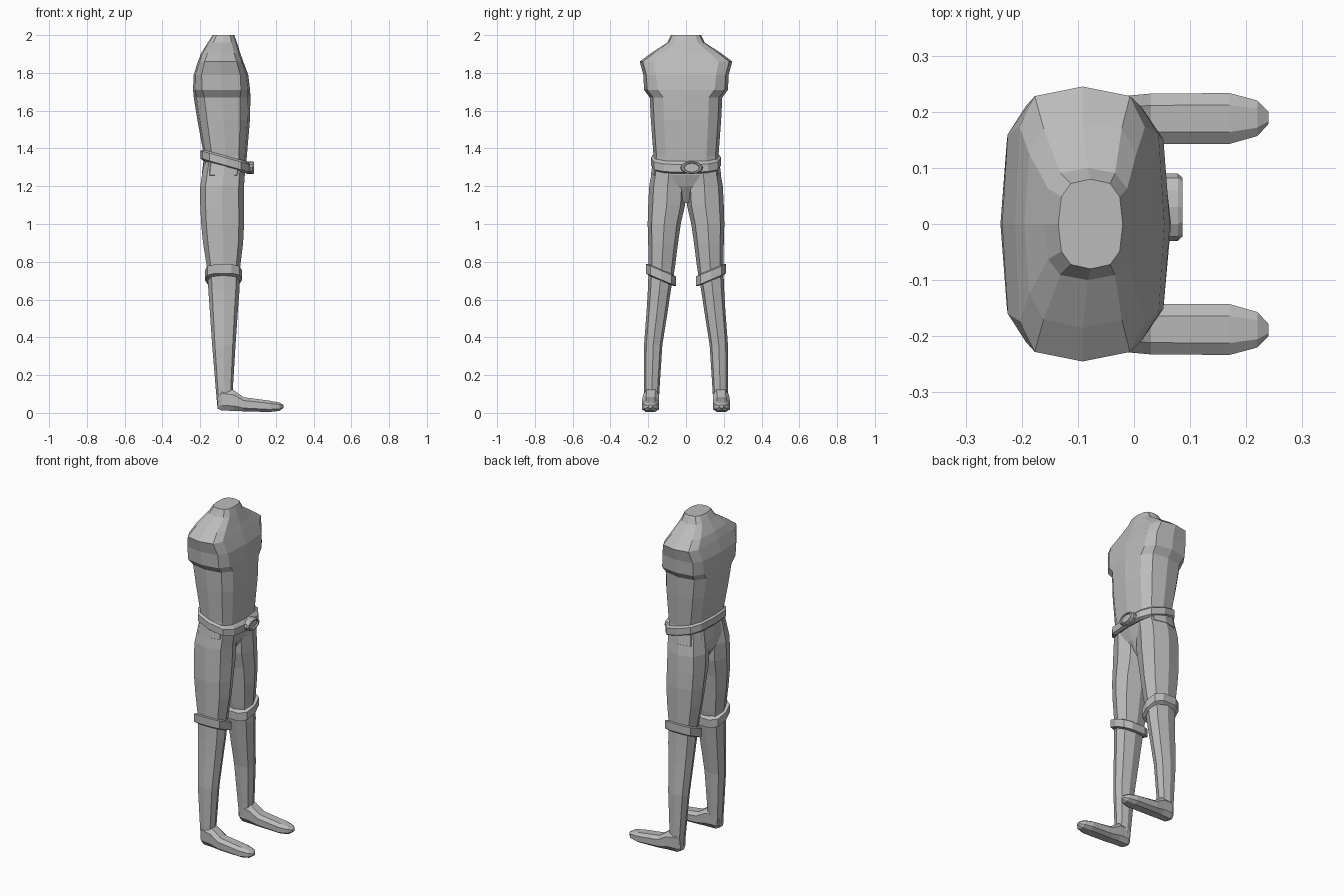
import bpy, bmesh, math

if "Cube" in bpy.data.objects:
    bpy.data.objects.remove(bpy.data.objects["Cube"])

grey = bpy.data.materials.new("plain grey")
grey.diffuse_color = (0.5, 0.5, 0.5, 1)
grey.use_nodes = True
grey.node_tree.nodes["Principled BSDF"].inputs["Base Color"].default_value = grey.diffuse_color


def finish(name, bm):
    bmesh.ops.recalc_face_normals(bm, faces=bm.faces[:])
    me = bpy.data.meshes.new(name)
    bm.to_mesh(me)
    bm.free()
    me.materials.append(grey)
    ob = bpy.data.objects.new(name, me)
    bpy.context.collection.objects.link(ob)
    return ob


def oval(a0, a1, b0, b1, sides, power, turn=0.0):
    """Rounded-box outline filling the rectangle a0..a1, b0..b1."""
    pts = []
    for i in range(sides):
        t = 2 * math.pi * (i + turn) / sides
        c, s = math.cos(t), math.sin(t)
        c = math.copysign(abs(c) ** (2 / power), c)
        s = math.copysign(abs(s) ** (2 / power), s)
        pts.append(((a0 + a1) / 2 + c * (a1 - a0) / 2,
                    (b0 + b1) / 2 + s * (b1 - b0) / 2))
    return pts


def loft(name, rings):
    """Skin a list of 3D rings and cap both ends."""
    bm = bmesh.new()
    vs = [[bm.verts.new(p) for p in r] for r in rings]
    n = len(vs[0])
    for lo, hi in zip(vs, vs[1:]):
        for i in range(n):
            j = (i + 1) % n
            bm.faces.new((lo[i], lo[j], hi[j], hi[i]))
    bm.faces.new(vs[0])
    bm.faces.new(vs[-1])
    return finish(name, bm)


# Torso with sloped shoulders, open-sleeve flats and tapering crotch
torso = [(2.0, -.135, -.02, .08, 2.8), (1.96, -.16, -.005, .1, 3),
         (1.905, -.195, .012, .185, 3.5), (1.86, -.212, .028, .245, 4),
         (1.79, -.235, .054, .226, 4), (1.71, -.238, .064, .222, 3.6),
         (1.67, -.234, .066, .192, 3), (1.55, -.215, .063, .186, 3),
         (1.36, -.18, .047, .172, 3), (1.26, -.192, .037, .186, 3),
         (1.2, -.185, .015, .1, 3), (1.11, -.13, -.04, .025, 3)]
loft("torso", [[(x, y, z) for x, y in oval(x0, x1, -h, h, 12, p)]
               for z, x0, x1, h, p in torso])

# Legs, feet and knee cuffs, one set per side
leg = [(1.33, -.18, .04, .0, .172), (1.2, -.2, .032, .0, .195),
       (1.1, -.2, .032, .005, .2), (1.0, -.195, .032, .028, .203),
       (.9, -.185, .027, .042, .2), (.76, -.163, .01, .06, .198),
       (.65, -.157, .008, .08, .202), (.55, -.15, 0, .095, .208),
       (.36, -.137, -.013, .125, .222), (.13, -.118, -.027, .14, .222),
       (.04, -.11, -.03, .145, .222)]
foot = [(-.108, .16, .208, .02, .1), (-.085, .143, .226, .008, .135),
        (-.025, .14, .23, .008, .125), (.03, .14, .235, .006, .085),
        (.17, .14, .236, .003, .066), (.22, .155, .222, .01, .056),
        (.24, .178, .2, .025, .043)]
cuff = [(.03, .0), (.024, .016), (-.024, .016), (-.03, .0)]
for side, s in (("left", 1), ("right", -1)):
    loft(side + "_leg", [[(x, s * y, z) for x, y in oval(x0, x1, y0, y1, 8, 2.5)]
                         for z, x0, x1, y0, y1 in leg])
    loft(side + "_foot", [[(x, s * y, z) for y, z in oval(y0, y1, z0, z1, 8, 2.8, .5)]
                          for x, y0, y1, z0, z1 in foot])
    loft(side + "_knee_cuff",
         [[(x, s * y, .73 + dz + .42 * (y - .133))
           for x, y in oval(-.16 - g, .006 + g, .066 - g, .199 + g, 10, 2.8)]
          for dz, g in cuff])

# Belt sloping down to the front
loft("belt", [[(x, y, 1.332 + dz - .28 * (x + .07))
               for x, y in oval(-.183 - g, .05 + g, -.17 - g, .17 + g, 12, 3)]
              for dz, g in ((.032, 0), (.02, .016), (-.02, .016), (-.032, 0))])

# Oval buckle with a sunken centre
buckle = [(.045, 1), (.078, 1), (.086, .88), (.086, .72), (.078, .66)]
loft("buckle", [[(x, .03 + .06 * k * math.cos(t), 1.298 + .034 * k * math.sin(t))
                 for t in (2 * math.pi * i / 12 for i in range(12))]
                for x, k in buckle])
